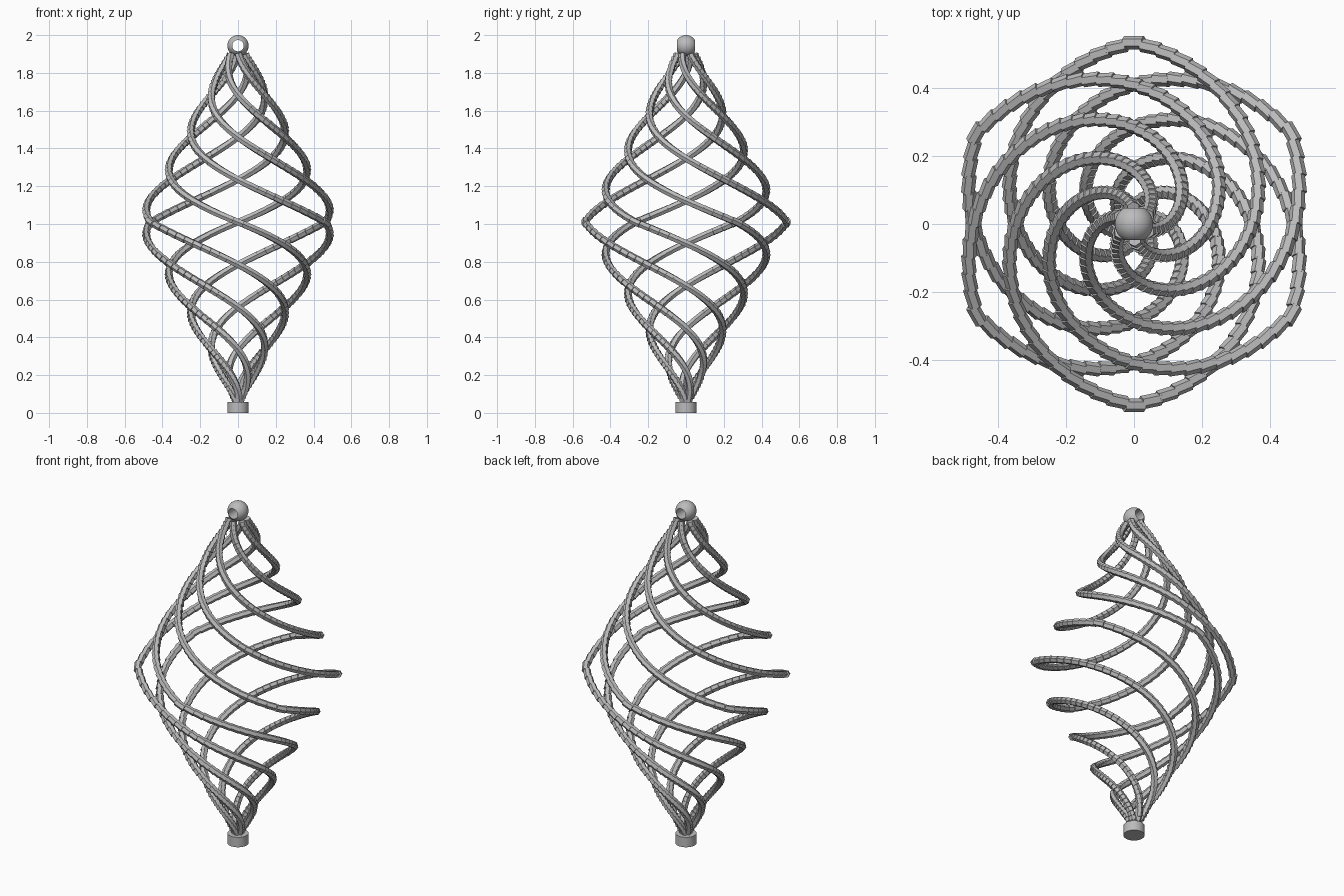
import bpy
import bmesh
from math import sin, cos, pi, tau, asin
from mathutils import Matrix, Vector

if "Cube" in bpy.data.objects:
    bpy.data.objects.remove(bpy.data.objects["Cube"], do_unlink=True)

grey = bpy.data.materials.new("matte_grey")
grey.use_nodes = True
colour = (0.5, 0.5, 0.5, 1)
grey.diffuse_color = colour
grey.node_tree.nodes["Principled BSDF"].inputs["Base Color"].default_value = colour

STRANDS = 6
PITCH = 1.35        # height of one full turn
MIDDLE = 1.01       # height of the widest point
BOTTOM, TOP = 0.045, 1.905
STEP = tau / 66     # turn per link
RISE = PITCH * STEP / tau
WIDEST, TAPER = 0.533, 0.55
WIRE = 0.02         # wire radius
CAP = 0.056         # radius of base and ball


def finish(bm, name, smooth=False):
    bmesh.ops.recalc_face_normals(bm, faces=bm.faces)
    mesh = bpy.data.meshes.new(name)
    bm.to_mesh(mesh)
    bm.free()
    mesh.materials.append(grey)
    obj = bpy.data.objects.new(name, mesh)
    bpy.context.collection.objects.link(obj)
    if smooth:
        bpy.ops.object.select_all(action="DESELECT")
        obj.select_set(True)
        bpy.context.view_layer.objects.active = obj
        bpy.ops.object.shade_smooth_by_angle(angle=pi / 6)
    return obj


def add_link(bm, angle, z):
    """One short hexagonal rod that only partly follows the taper, so links step."""
    offset = z - MIDDLE
    radius = WIDEST - TAPER * abs(offset)
    inward = 0 if abs(offset) < RISE / 2 else (-1 if offset > 0 else 1)
    along = Vector((0.5 * inward * TAPER * RISE, -radius * STEP, RISE))
    length = along.length * 1.12
    along.normalize()
    out = (Vector((1, 0, 0)) - along * along.x).normalized()
    # Rod corners point outward
    frame = Matrix((along.cross(out) * -1, out, along * -1)).transposed().to_4x4()
    place = (Matrix.Rotation(angle, 4, "Z")
             @ Matrix.Translation((radius, 0, z)) @ frame)
    bmesh.ops.create_cone(bm, cap_ends=True, segments=6, radius1=WIRE,
                          radius2=WIRE, depth=length, matrix=place)


# Six twisted strands, clockwise going up
first = -int((MIDDLE - BOTTOM) / RISE)
last = int((TOP - MIDDLE) / RISE)
for s in range(STRANDS):
    bm = bmesh.new()
    for i in range(first, last + 1):
        add_link(bm, pi / 2 + tau * s / STRANDS - i * STEP, MIDDLE + i * RISE)
    finish(bm, f"strand_{s + 1}")

# Round base
bm = bmesh.new()
bmesh.ops.create_cone(bm, cap_ends=True, segments=48, radius1=CAP, radius2=CAP,
                      depth=0.058, matrix=Matrix.Translation((0, 0, 0.029)))
finish(bm, "base", True)

# Hanging ball, drilled front to back: ring profile turned about y
bm = bmesh.new()
hole = 0.03
edge = asin(hole / CAP)
arc = [edge + (pi - 2 * edge) * k / 16 for k in range(17)]
profile = [bm.verts.new((CAP * sin(a), CAP * cos(a), 0)) for a in arc]
edges = [bm.edges.new((a, b)) for a, b in zip(profile, profile[1:] + profile[:1])]
bmesh.ops.spin(bm, geom=profile + edges, cent=(0, 0, 0), axis=(0, 1, 0),
               angle=tau, steps=48, use_duplicate=False)
bmesh.ops.remove_doubles(bm, verts=bm.verts, dist=1e-5)
bmesh.ops.translate(bm, verts=bm.verts, vec=Vector((0, 0, 2 - CAP)))
finish(bm, "hanging_ball", True)
